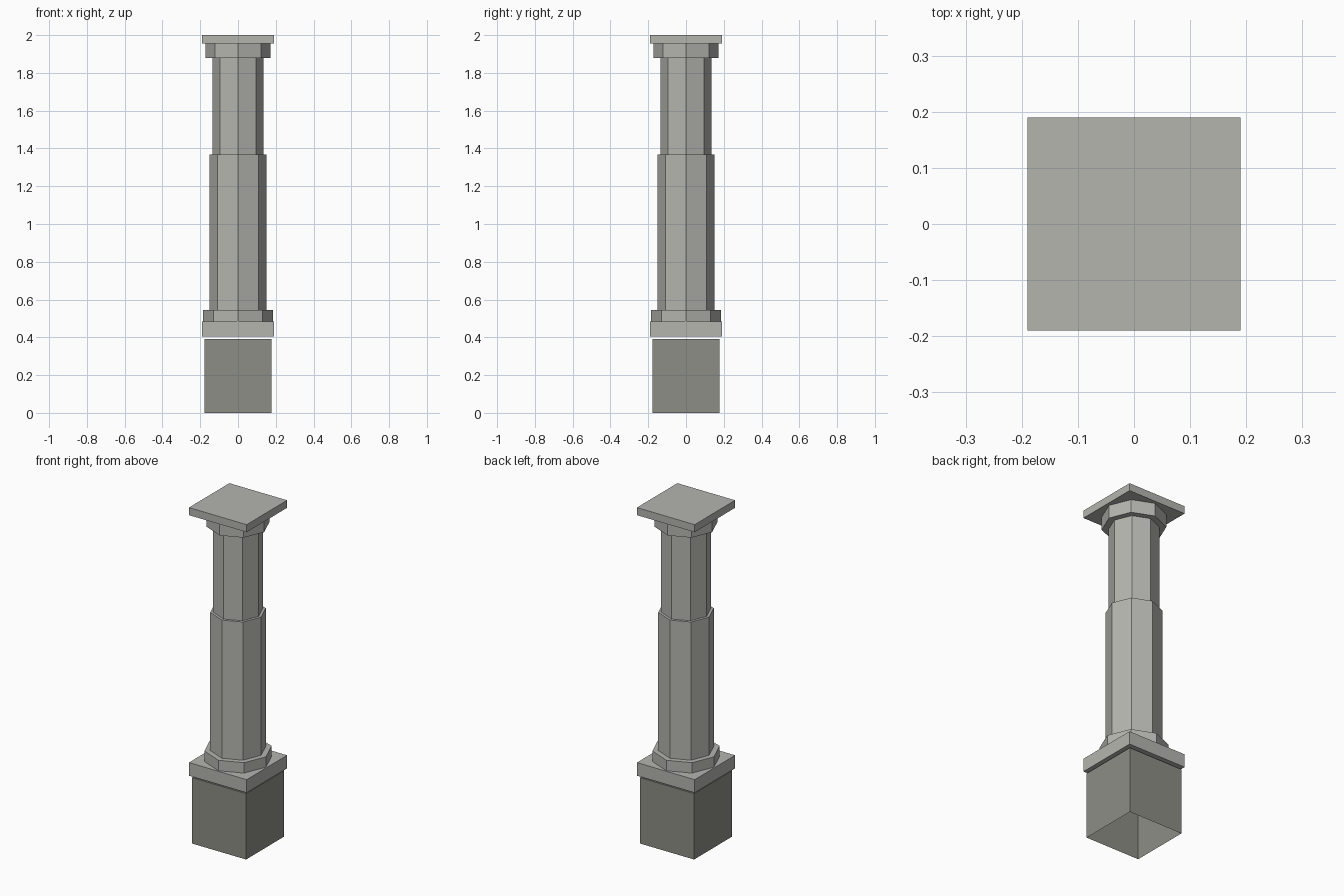
import bpy
import bmesh
from math import pi

cube = bpy.data.objects.get("Cube")
if cube:
    bpy.data.objects.remove(cube, do_unlink=True)


def material(name, color):
    mat = bpy.data.materials.new(name)
    mat.use_nodes = True
    mat.diffuse_color = color
    mat.node_tree.nodes["Principled BSDF"].inputs["Base Color"].default_value = color
    return mat


light_stone = material("light stone", (0.46, 0.46, 0.43, 1))
dark_stone = material("dark stone", (0.27, 0.27, 0.24, 1))


def prism(name, sides, radius, bottom, top, mat, turn=0.0, open_bottom=False):
    """Upright prism with flat faces, centred on the z axis."""
    bpy.ops.mesh.primitive_cylinder_add(
        vertices=sides, radius=radius, depth=top - bottom,
        location=(0, 0, (bottom + top) / 2), rotation=(0, 0, turn))
    obj = bpy.context.object
    obj.name = obj.data.name = name
    obj.data.materials.append(mat)
    if open_bottom:
        bm = bmesh.new()
        bm.from_mesh(obj.data)
        under = [f for f in bm.faces if f.normal.z < -0.9]
        bmesh.ops.delete(bm, geom=under, context='FACES')
        bm.to_mesh(obj.data)
        bm.free()
    return obj


def square(name, half, bottom, top, mat, **options):
    return prism(name, 4, half * 2 ** 0.5, bottom, top, mat, turn=pi / 4, **options)


# Square pedestal, hollow from below, with a thin gap under the plinth
square("pedestal", 0.178, 0.0, 0.392, dark_stone, open_bottom=True)
square("plinth", 0.19, 0.405, 0.483, light_stone)

# Octagonal shaft with corners on the axes
prism("base_ring", 8, 0.184, 0.483, 0.545, light_stone)
prism("lower_shaft", 8, 0.152, 0.545, 1.367, light_stone)
prism("upper_shaft", 8, 0.136, 1.367, 1.878, light_stone)
prism("capital_ring", 8, 0.172, 1.878, 1.955, light_stone)

# Square top slab
square("top_slab", 0.19, 1.955, 2.0, light_stone)
